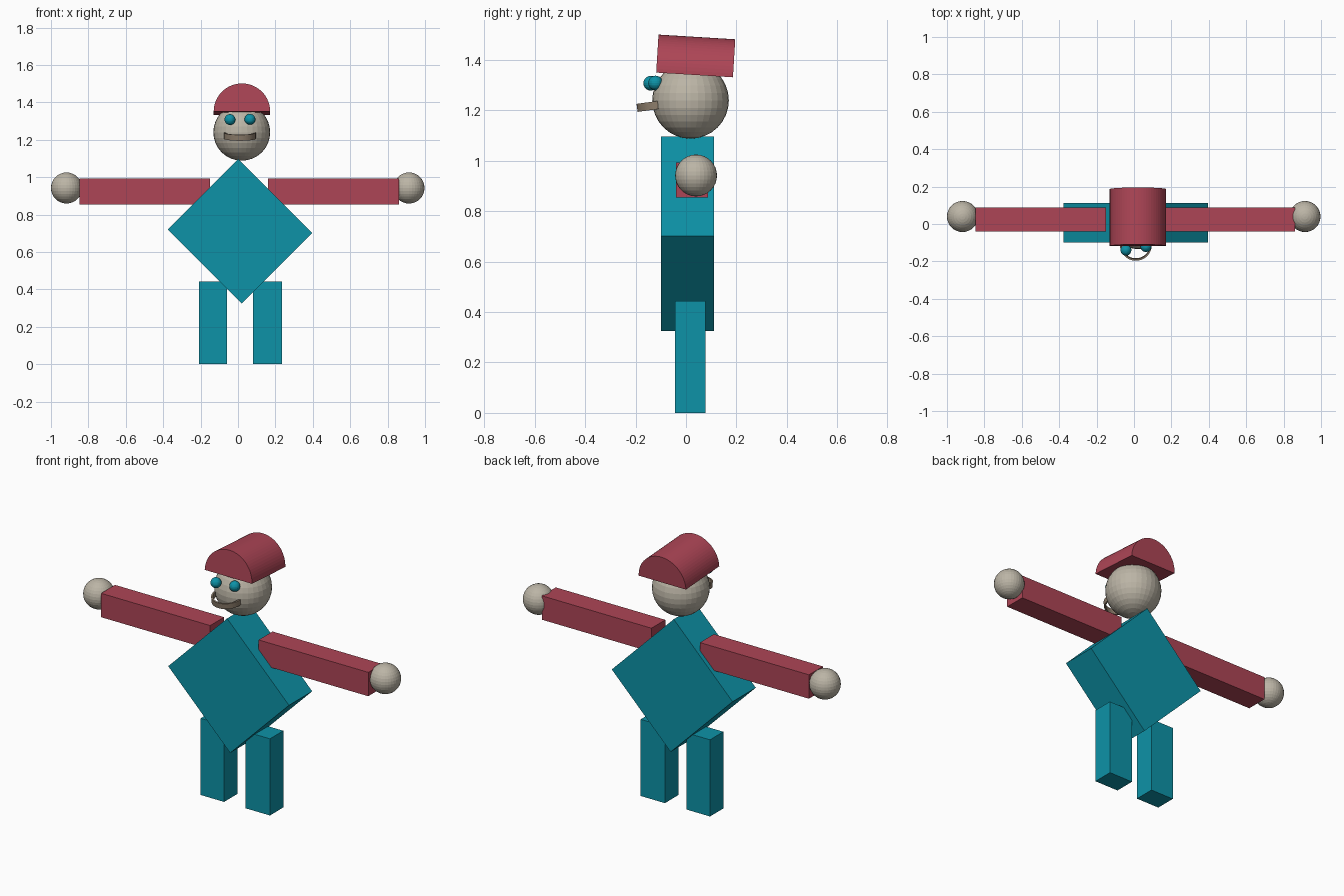
import bpy, bmesh
from math import radians, pi, cos, sin
from mathutils import Matrix

if "Cube" in bpy.data.objects:
    bpy.data.objects.remove(bpy.data.objects["Cube"])


def material(name, rgb):
    m = bpy.data.materials.new(name)
    m.diffuse_color = (*rgb, 1)
    m.use_nodes = True
    m.node_tree.nodes["Principled BSDF"].inputs["Base Color"].default_value = m.diffuse_color
    return m


TEAL = material("teal", (0.004, 0.29, 0.39))
RED = material("red", (0.42, 0.06, 0.093))
SKIN = material("skin", (0.5, 0.46, 0.38))
BROWN = material("brown", (0.27, 0.21, 0.15))


def add(name, bm, mat):
    bmesh.ops.recalc_face_normals(bm, faces=bm.faces)
    me = bpy.data.meshes.new(name)
    bm.to_mesh(me)
    bm.free()
    me.materials.append(mat)
    ob = bpy.data.objects.new(name, me)
    bpy.context.collection.objects.link(ob)
    return ob


def box(name, x, y, z, mat):
    """Box from (min, max) ranges."""
    bm = bmesh.new()
    bmesh.ops.create_cube(bm, size=1)
    ob = add(name, bm, mat)
    ob.location = [(a + b) / 2 for a, b in (x, y, z)]
    ob.scale = [b - a for a, b in (x, y, z)]
    return ob


def ball(name, loc, r, mat, seg=32):
    bm = bmesh.new()
    bmesh.ops.create_uvsphere(bm, u_segments=seg, v_segments=seg // 2, radius=r)
    ob = add(name, bm, mat)
    ob.location = loc
    return ob


def extrude(name, pts, depth, mat):
    """Extrude an xy outline symmetrically along z."""
    bm = bmesh.new()
    face = bm.faces.new([bm.verts.new((x, y, -depth / 2)) for x, y in pts])
    new = bmesh.ops.extrude_face_region(bm, geom=[face])["geom"]
    verts = [v for v in new if isinstance(v, bmesh.types.BMVert)]
    bmesh.ops.translate(bm, verts=verts, vec=(0, 0, depth))
    return add(name, bm, mat)


def arc(r, n, start=0, end=pi):
    return [(r * cos(start + (end - start) * i / n),
             r * sin(start + (end - start) * i / n)) for i in range(n + 1)]


# Diamond torso
torso = box("torso", (-0.27, 0.29), (-0.10, 0.112), (0.445, 0.977), TEAL)
torso.rotation_euler.y = radians(45)

# Legs, arms and hands
for side, leg, arm, hand in (("left", (-0.208, -0.058), (-0.847, -0.15), -0.917),
                             ("right", (0.08, 0.235), (0.16, 0.861), 0.914)):
    box(side + "_leg", leg, (-0.044, 0.078), (0, 0.443), TEAL)
    box(side + "_arm", arm, (-0.04, 0.087), (0.855, 0.993), RED)
    ball(side + "_hand", (hand, 0.04, 0.942), 0.083, SKIN)

# Head and eyes
ball("head", (0.02, 0.018, 1.24), 0.152, SKIN)
ball("left_eye", (-0.043, -0.14, 1.308), 0.029, TEAL, 24)
ball("right_eye", (0.064, -0.121, 1.309), 0.029, TEAL, 24)

# Half-cylinder cap, tipped back slightly
cap = extrude("cap", arc(0.151, 32), 0.305, RED)
cap.matrix_world = (Matrix.Translation((0.021, 0.034, 1.341))
                    @ Matrix.Rotation(radians(90 - 3.5), 4, "X"))

# Half-ring mouth band, tipped down at the front
band = arc(0.085, 32, pi, 2 * pi) + arc(0.076, 32, 2 * pi, pi)
mouth = extrude("mouth", band, 0.032, BROWN)
mouth.matrix_world = (Matrix.Translation((0.01, -0.11, 1.222))
                      @ Matrix.Rotation(radians(8), 4, "X"))
